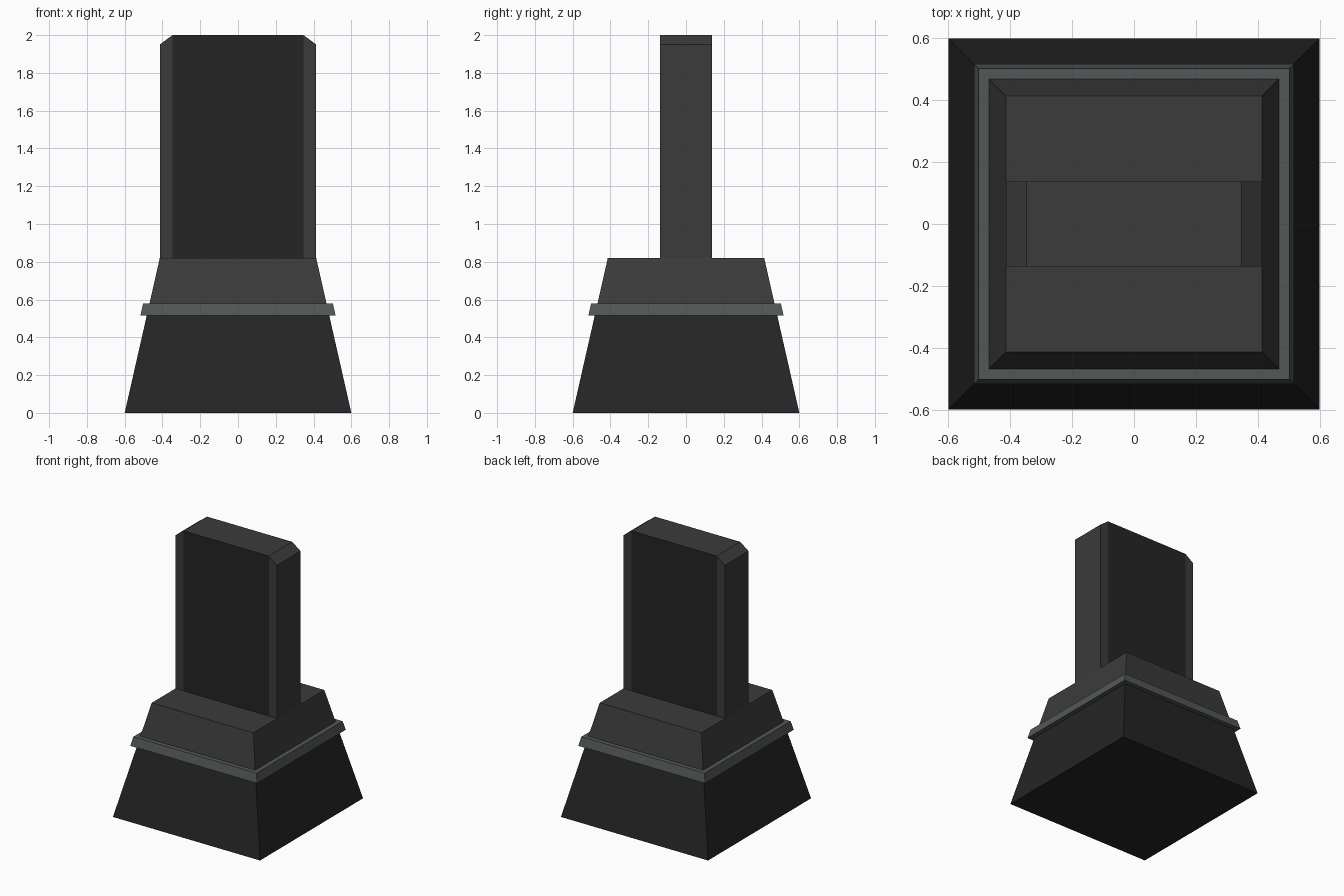
import bpy
import bmesh

if "Cube" in bpy.data.objects:
    bpy.data.objects.remove(bpy.data.objects["Cube"])


def material(name, rgb):
    mat = bpy.data.materials.new(name)
    mat.diffuse_color = (*rgb, 1)
    mat.use_nodes = True
    mat.node_tree.nodes["Principled BSDF"].inputs["Base Color"].default_value = mat.diffuse_color
    return mat


dark = material("dark_stone", (0.018, 0.018, 0.018))
grey = material("grey_stone", (0.043, 0.043, 0.043))
trim = material("trim_metal", (0.085, 0.095, 0.095))


def finish(name, bm, *mats):
    bmesh.ops.recalc_face_normals(bm, faces=bm.faces)
    mesh = bpy.data.meshes.new(name)
    bm.to_mesh(mesh)
    bm.free()
    for m in mats:
        mesh.materials.append(m)
    obj = bpy.data.objects.new(name, mesh)
    bpy.context.collection.objects.link(obj)
    return obj


def square_loft(name, rings, mat, cap_start=True, cap_end=True):
    """Skin square rings given as (half width, height)."""
    bm = bmesh.new()
    loops = [[bm.verts.new((sx * h, sy * h, z))
              for sx, sy in ((-1, -1), (1, -1), (1, 1), (-1, 1))] for h, z in rings]
    for a, b in zip(loops, loops[1:]):
        for i in range(4):
            j = (i + 1) % 4
            bm.faces.new((a[i], a[j], b[j], b[i]))
    if cap_start:
        bm.faces.new(loops[0][::-1])
    if cap_end:
        bm.faces.new(loops[-1])
    return finish(name, bm, mat)


# Tapered pedestal: dark foot, projecting band, grey shoulder
BAND_LOW, BAND_HIGH, SHOULDER = 0.515, 0.58, 0.82


def taper(z):
    return 0.6 + (0.414 - 0.6) * z / SHOULDER


square_loft("pedestal_foot", [(0.6, 0), (taper(BAND_LOW), BAND_LOW)], dark)
square_loft("pedestal_band", [(taper(BAND_LOW), BAND_LOW), (0.517, BAND_LOW),
                              (0.502, BAND_HIGH), (taper(BAND_HIGH), BAND_HIGH)], trim)
square_loft("pedestal_shoulder", [(taper(BAND_HIGH), BAND_HIGH), (0.414, SHOULDER)], grey)

# Upright slab with clipped top corners and dark panels front and back
HALF_W, PANEL, DEPTH = 0.414, 0.347, 0.137
bm = bmesh.new()
profile = [(-HALF_W, SHOULDER), (HALF_W, SHOULDER), (HALF_W, 1.95),
           (PANEL, 2.0), (-PANEL, 2.0), (-HALF_W, 1.95)]
face = bm.faces.new([bm.verts.new((x, -DEPTH, z)) for x, z in profile])
new = bmesh.ops.extrude_face_region(bm, geom=[face])["geom"]
bmesh.ops.translate(bm, vec=(0, 2 * DEPTH, 0),
                    verts=[v for v in new if isinstance(v, bmesh.types.BMVert)])
if len([f for f in bm.faces if all(v.co.y < 0 for v in f.verts)]) == 0:
    bm.faces.new([v for v in bm.verts if v.co.y < 0])
for x in (-PANEL, PANEL):
    bmesh.ops.bisect_plane(bm, geom=bm.verts[:] + bm.edges[:] + bm.faces[:],
                           plane_co=(x, 0, 0), plane_no=(1, 0, 0))
bm.normal_update()
for f in bm.faces:
    centre = f.calc_center_median()
    f.material_index = int(abs(f.normal.y) > 0.9 and abs(centre.x) < 0.2)
finish("upright_slab", bm, grey, dark)
